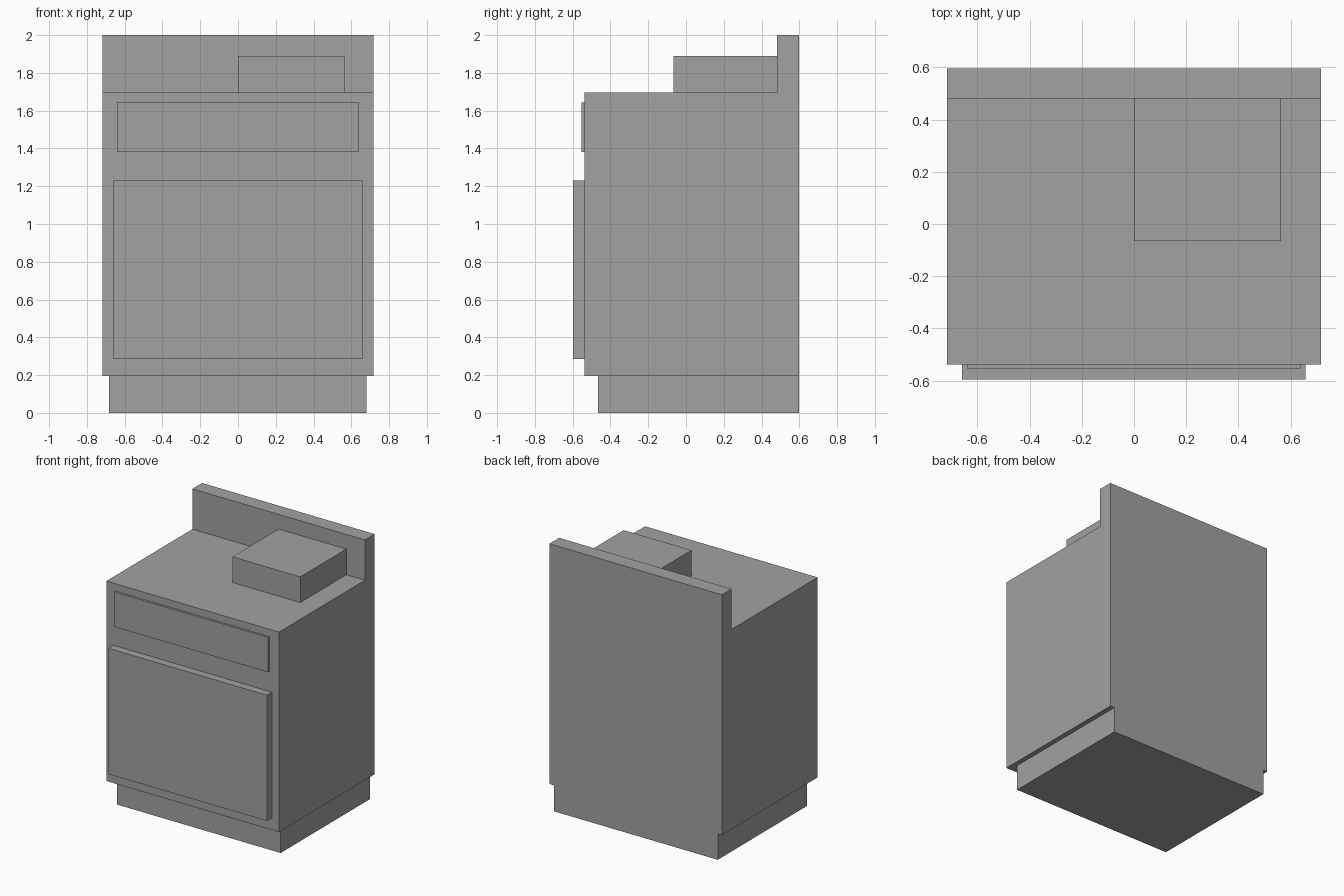
import bpy
import bmesh
from mathutils import Vector

cube = bpy.data.objects.get("Cube")
if cube:
    bpy.data.objects.remove(cube, do_unlink=True)

# Single neutral grey finish
grey = bpy.data.materials.new("neutral_grey")
grey.use_nodes = True
colour = (0.36, 0.36, 0.36, 1.0)
grey.diffuse_color = colour
grey.node_tree.nodes["Principled BSDF"].inputs["Base Color"].default_value = colour


def block(name, low, high):
    """Flat-shaded box spanning two opposite corners."""
    low, high = Vector(low), Vector(high)
    size, centre = high - low, (low + high) / 2
    bm = bmesh.new()
    bmesh.ops.create_cube(bm, size=1)
    bmesh.ops.scale(bm, vec=size, verts=bm.verts)
    mesh = bpy.data.meshes.new(name)
    bm.to_mesh(mesh)
    bm.free()
    mesh.materials.append(grey)
    obj = bpy.data.objects.new(name, mesh)
    obj.location = centre
    bpy.context.collection.objects.link(obj)
    return obj


back, front = 0.597, -0.538      # rear wall and cabinet face
half = 0.717                     # half width of the cabinet
toe, top = 0.195, 1.697          # heights of the plinth and the worktop

# Recessed plinth and main cabinet
block("plinth", (-0.682, -0.465, 0), (0.68, back, toe))
block("cabinet_body", (-half, front, toe), (half, back, top))

# Upstand along the rear edge of the worktop
block("back_panel", (-half, 0.482, top), (half, back, 2.0))

# Box resting on the worktop against the upstand
block("worktop_box", (0, -0.065, top), (0.563, 0.482, 1.89))

# Front panels
block("drawer_front", (-0.64, -0.554, 1.38), (0.638, front, 1.642))
block("door", (-0.66, -0.597, 0.285), (0.658, front, 1.23))
